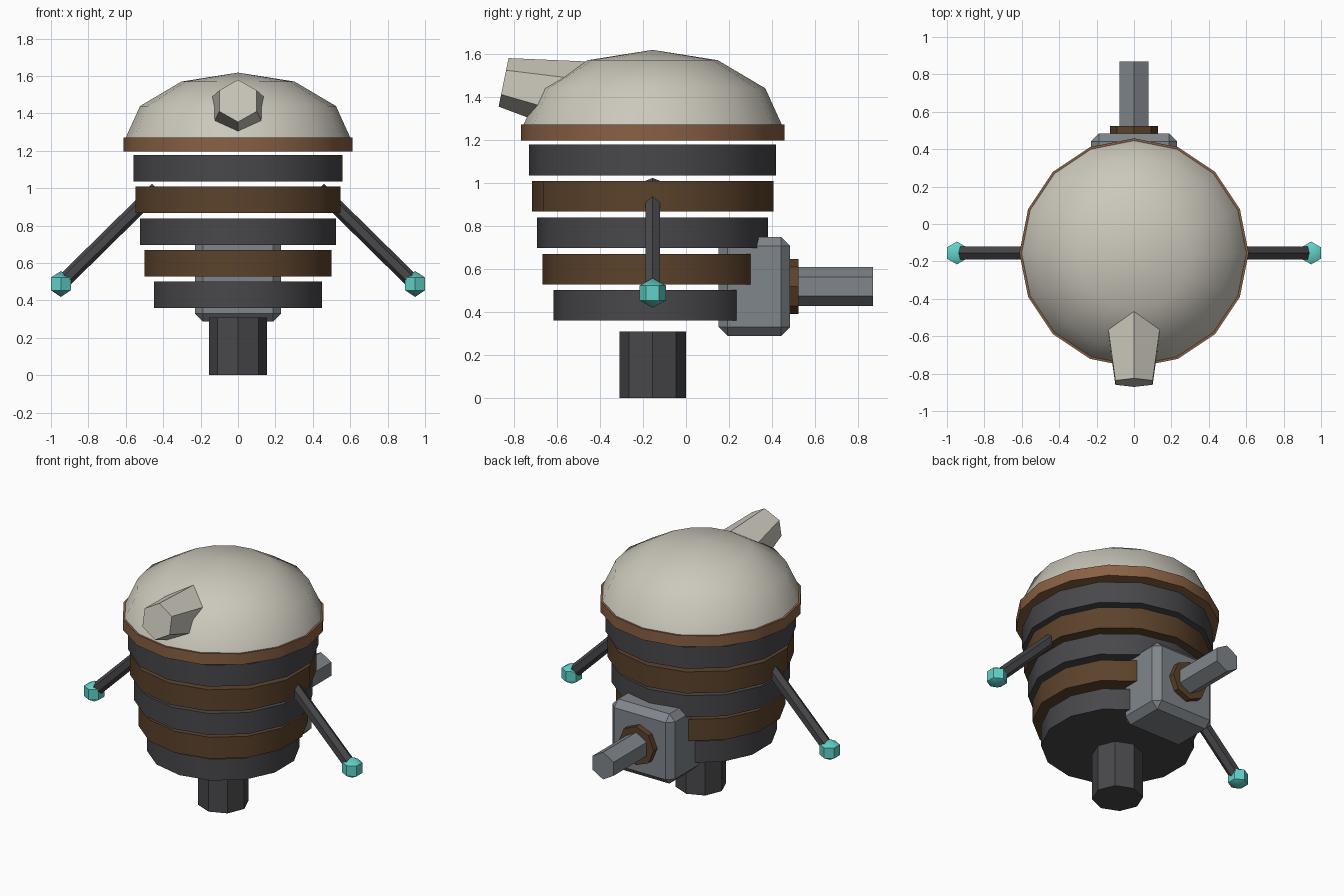
import bpy, bmesh, math
from mathutils import Vector

if "Cube" in bpy.data.objects:
    bpy.data.objects.remove(bpy.data.objects["Cube"])

CY = -0.155  # body axis in y


def material(name, rgb):
    m = bpy.data.materials.new(name)
    m.diffuse_color = (*rgb, 1)
    m.use_nodes = True
    m.node_tree.nodes["Principled BSDF"].inputs["Base Color"].default_value = m.diffuse_color
    return m


CREAM = material("warm grey", (0.60, 0.575, 0.50))
COPPER = material("copper brown", (0.25, 0.118, 0.058))
BROWN = material("dark brown", (0.107, 0.055, 0.024))
DARK = material("charcoal", (0.065, 0.065, 0.072))
STEEL = material("steel grey", (0.215, 0.238, 0.26))
TEAL = material("teal", (0.12, 0.64, 0.58))


def finish(name, bm, mat, smooth=None):
    bmesh.ops.recalc_face_normals(bm, faces=bm.faces[:])
    me = bpy.data.meshes.new(name)
    bm.to_mesh(me)
    bm.free()
    me.materials.append(mat)
    ob = bpy.data.objects.new(name, me)
    bpy.context.collection.objects.link(ob)
    if smooth:
        bpy.ops.object.select_all(action='DESELECT')
        ob.select_set(True)
        bpy.context.view_layer.objects.active = ob
        bpy.ops.object.shade_smooth_by_angle(angle=math.radians(smooth))
    return ob


def lathe(name, n, p0, p1, up, profile, mat, smooth=None):
    """Stack n-sided loops along p0-p1; profile is (fraction, radius), first corner towards up."""
    p0, p1 = Vector(p0), Vector(p1)
    axis = (p1 - p0).normalized()
    u = Vector(up)
    u = (u - axis * u.dot(axis)).normalized()
    v = axis.cross(u)
    bm = bmesh.new()
    loops = []
    for t, r in profile:
        c = p0.lerp(p1, t)
        if r == 0:
            loops.append([bm.verts.new(c)] * n)
        else:
            angles = [2 * math.pi * k / n for k in range(n)]
            loops.append([bm.verts.new(c + r * (u * math.cos(a) + v * math.sin(a))) for a in angles])
    for a, b in zip(loops, loops[1:]):
        for k in range(n):
            j = (k + 1) % n
            bm.faces.new(list(dict.fromkeys((a[k], a[j], b[j], b[k]))))
    for loop in (loops[0], loops[-1]):
        if loop[0] != loop[1]:
            bm.faces.new(loop)
    return finish(name, bm, mat, smooth)


def prism(name, n, p0, p1, r0, r1, up, mat, smooth=None):
    return lathe(name, n, p0, p1, up, [(0, r0), (1, r1)], mat, smooth)


X, Y, Z = (1, 0, 0), (0, 1, 0), (0, 0, 1)

# foot column
prism("foot", 8, (0, CY, 0), (0, CY, 0.308), 0.154, 0.154, X, DARK)

# stacked body discs, alternating colours
for i, r in enumerate((0.46, 0.512, 0.537, 0.562, 0.574)):
    z = 0.43 + 0.169 * i
    prism(f"body_ring_{i + 1}", 14, (0, CY, z - 0.071), (0, CY, z + 0.071),
          r, r, Y, BROWN if i % 2 else DARK, 35)

# rim and dome
prism("rim", 16, (0, CY, 1.197), (0, CY, 1.27), 0.613, 0.613, X, COPPER, 35)
dome = [(math.sin(math.radians(a)), 0.605 * math.cos(math.radians(a))) for a in (0, 30, 60)]
lathe("dome", 16, (0, CY, 1.26), (0, CY, 1.618), X, dome + [(1, 0)], CREAM, 45)

# eye stalk, widening into the dome
eye = Vector((0, -0.848, 1.467))
prism("eye_stalk", 6, eye, eye + Vector((0, 0.98, -0.2)) * 0.42, 0.115, 0.182, Z, CREAM)

# slanted arms with gem tips
for side, s in (("left", -1), ("right", 1)):
    tip = Vector((s * 0.947, CY, 0.488))
    prism(f"{side}_arm", 6, (s * 0.432, CY, 0.995), tip, 0.039, 0.039, Z, DARK)
    lathe(f"{side}_arm_tip", 6, tip - Vector((0, 0, 0.069)), tip + Vector((0, 0, 0.069)), Y,
          [(0, 0), (0.25, 0.061), (0.75, 0.061), (1, 0)], TEAL, 35)

# rear housing with chamfered edges
bm = bmesh.new()
bmesh.ops.create_cube(bm, size=1)
bmesh.ops.scale(bm, vec=(0.46, 0.332, 0.462), verts=bm.verts)
bmesh.ops.translate(bm, vec=(0, 0.318, 0.518), verts=bm.verts)
bmesh.ops.bevel(bm, geom=bm.edges[:], offset=0.042, segments=1, affect='EDGES')
finish("rear_housing", bm, STEEL)

# collar and pipe behind the housing
prism("pipe_collar", 8, (0, 0.46, 0.518), (0, 0.523, 0.518), 0.128, 0.128, Z, BROWN)
prism("pipe", 6, (0, 0.47, 0.518), (0, 0.87, 0.518), 0.09, 0.09, Z, STEEL)
